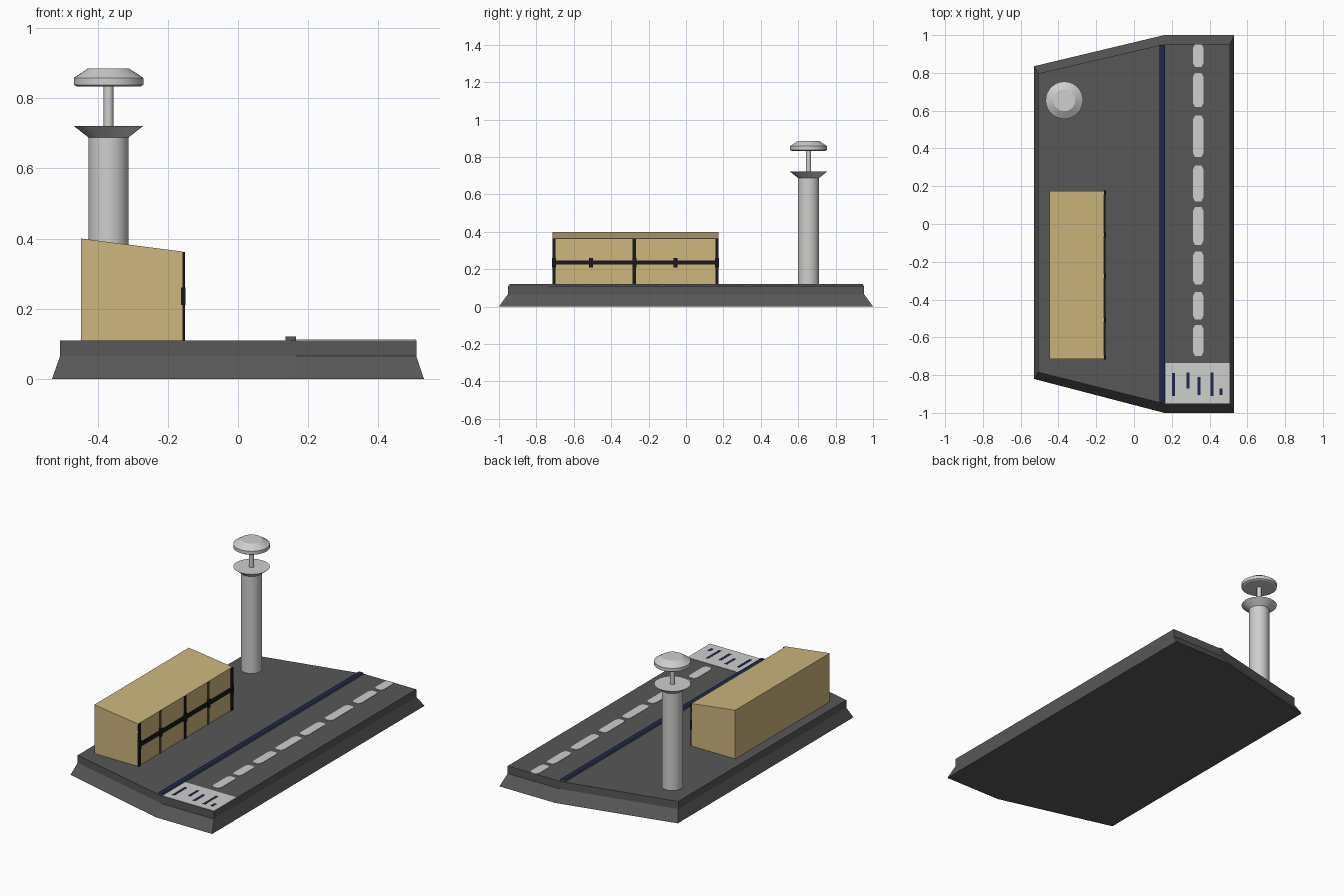
import bpy, bmesh, math

if "Cube" in bpy.data.objects:
    bpy.data.objects.remove(bpy.data.objects["Cube"])


def material(name, r, g, b):
    m = bpy.data.materials.new(name)
    m.diffuse_color = (r, g, b, 1)
    m.use_nodes = True
    m.node_tree.nodes["Principled BSDF"].inputs["Base Color"].default_value = m.diffuse_color
    return m


GREY = material("dark asphalt", 0.095, 0.095, 0.095)
LIGHT = material("light grey", 0.62, 0.62, 0.61)
TAN = material("tan", 0.61, 0.47, 0.21)
BLACK = material("black trim", 0.009, 0.009, 0.011)
NAVY = material("navy", 0.012, 0.022, 0.075)


def finish(name, bm, *mats):
    bmesh.ops.recalc_face_normals(bm, faces=bm.faces)
    me = bpy.data.meshes.new(name)
    bm.to_mesh(me)
    bm.free()
    for m in mats:
        me.materials.append(m)
    ob = bpy.data.objects.new(name, me)
    bpy.context.collection.objects.link(ob)
    return ob


def loft(name, rings, *mats):
    """Closed solid through stacked rings of equal point count."""
    bm = bmesh.new()
    loops = [[bm.verts.new(p) for p in ring] for ring in rings]
    n = len(loops[0])
    for a, b in zip(loops, loops[1:]):
        for i in range(n):
            j = (i + 1) % n
            bm.faces.new((a[i], a[j], b[j], b[i]))
    bm.faces.new(loops[0][::-1])
    bm.faces.new(loops[-1])
    return finish(name, bm, *mats)


def box(name, x, y, z, *mats):
    pts = [(x[0], y[0]), (x[1], y[0]), (x[1], y[1]), (x[0], y[1])]
    return loft(name, [[(px, py, h) for px, py in pts] for h in z], *mats)


def paint(ob, axis, index):
    """Give the faces pointing along +axis another material."""
    for p in ob.data.polygons:
        if p.normal[axis] > 0.9:
            p.material_index = index


def turned(name, profile, cx, cy, mat, sides=32):
    rings = [[(cx + r * math.cos(2 * math.pi * i / sides),
               cy + r * math.sin(2 * math.pi * i / sides), z) for i in range(sides)]
             for r, z in profile]
    ob = loft(name, rings, mat)
    bpy.ops.object.select_all(action='DESELECT')
    ob.select_set(True)
    bpy.context.view_layer.objects.active = ob
    bpy.ops.object.shade_smooth_by_angle(angle=math.radians(25))
    return ob


# Ground slab with flared skirt
TOP = 0.11
outer = [(-0.53, -0.82), (0.16, -1), (0.53, -1), (0.53, 1), (0.16, 1), (-0.53, 0.835)]
inner = [(-0.507, -0.785), (0.165, -0.953), (0.508, -0.953),
         (0.508, 0.953), (0.165, 0.953), (-0.507, 0.797)]
loft("ground_slab", [[(x, y, z) for x, y in ring]
                     for ring, z in ((outer, 0), (inner, 0.065), (inner, TOP))], GREY)

# Kerb between apron and runway, navy on top
kerb = box("kerb", (0.136, 0.165), (-0.945, 0.945), (TOP - 0.01, 0.121), GREY, NAVY)
paint(kerb, 2, 1)

# Runway threshold plate and its stripes
box("threshold_plate", (0.166, 0.507), (-0.95, -0.737), (TOP - 0.002, TOP + 0.002), LIGHT)
for i, (x, y0, y1) in enumerate([(0.21, -0.91, -0.79), (0.287, -0.87, -0.785),
                                 (0.343, -0.905, -0.81), (0.412, -0.91, -0.785),
                                 (0.46, -0.905, -0.87)]):
    box(f"threshold_stripe_{i}", (x - 0.008, x + 0.008), (y0, y1), (TOP, TOP + 0.003), NAVY)

# Centre line dashes with clipped corners
for i, (y0, y1) in enumerate([(0.83, 0.953), (0.62, 0.80), (0.355, 0.575), (0.12, 0.31),
                              (-0.11, 0.09), (-0.32, -0.145), (-0.505, -0.36), (-0.70, -0.535)]):
    c, w, k = 0.34, 0.027, 0.01
    shape = [(c - w + k, y0), (c + w - k, y0), (c + w, y0 + 2 * k), (c + w, y1 - 2 * k),
             (c + w - k, y1), (c - w + k, y1), (c - w, y1 - 2 * k), (c - w, y0 + 2 * k)]
    loft(f"runway_dash_{i}", [[(x, y, z) for x, y in shape]
                              for z in (TOP - 0.002, TOP + 0.002)], LIGHT)

# Hangar with sloping roof
X0, X1, Y0, Y1 = -0.447, -0.158, -0.715, 0.175
section = [(X0, TOP - 0.005), (X1, TOP - 0.005), (X1, 0.363), (X0, 0.4)]
loft("hangar", [[(x, y, z) for x, z in section] for y in (Y0, Y1)], TAN)

# Hangar front frame: posts and a middle rail
for i, y in enumerate([-0.706, -0.507, -0.276, -0.056, 0.166]):
    slim = i in (1, 3)
    w = 0.006 if slim else 0.009
    post = box(f"hangar_post_{i}", (X1 - 0.005, -0.151), (y - w, y + w), (TOP, 0.362), BLACK, TAN)
    if slim:
        paint(post, 0, 1)
    box(f"hangar_joint_{i}", (X1 - 0.004, -0.149), (y - 0.011, y + 0.011), (0.21, 0.26), BLACK)
box("hangar_rail", (X1 - 0.005, -0.15), (Y0 + 0.005, Y1 - 0.005), (0.224, 0.247), BLACK)

# Control tower: shaft with flared deck, mast and roof cap
CX, CY = -0.369, 0.655
turned("tower_shaft", [(0.057, TOP - 0.005), (0.057, 0.688), (0.099, 0.721)], CX, CY, LIGHT)
turned("tower_mast", [(0.014, 0.715), (0.014, 0.84)], CX, CY, LIGHT, 16)
turned("tower_cap", [(0.09, 0.833), (0.099, 0.838), (0.099, 0.858), (0.058, 0.885)],
       CX, CY, LIGHT)
